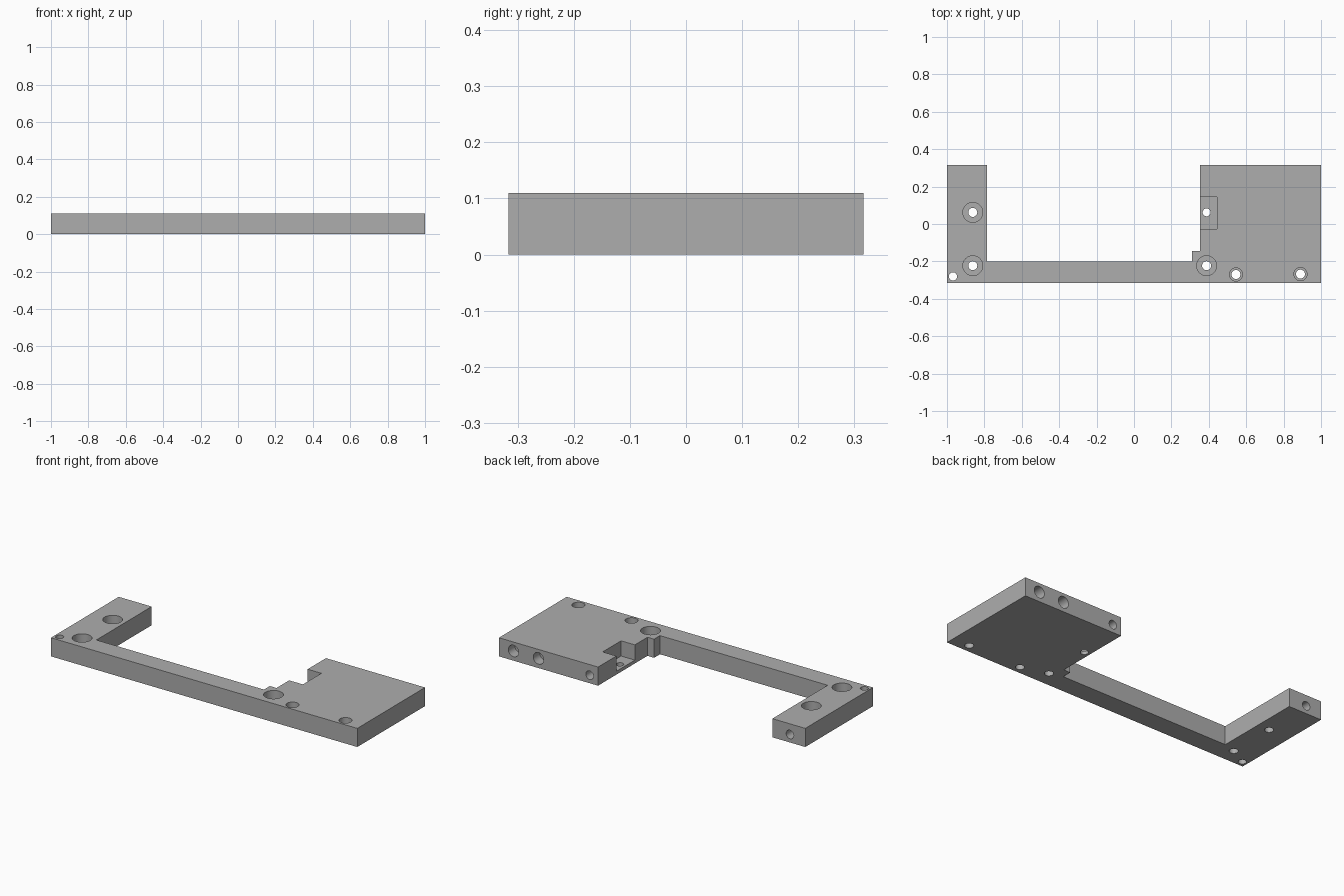
import bpy, bmesh, math
from mathutils import Matrix

if "Cube" in bpy.data.objects:
    bpy.data.objects.remove(bpy.data.objects["Cube"])

H = 0.11    # plate thickness
D = 0.316   # half depth

grey = bpy.data.materials.new("machined grey")
grey.diffuse_color = (0.42, 0.42, 0.42, 1)
grey.use_nodes = True
grey.node_tree.nodes["Principled BSDF"].inputs["Base Color"].default_value = grey.diffuse_color


def make_object(name, bm):
    mesh = bpy.data.meshes.new(name)
    bmesh.ops.recalc_face_normals(bm, faces=bm.faces)
    bm.to_mesh(mesh)
    bm.free()
    mesh.materials.append(grey)
    obj = bpy.data.objects.new(name, mesh)
    bpy.context.collection.objects.link(obj)
    return obj


def cut(target, bm):
    cutter = make_object("cutter", bm)
    cutter.hide_render = True
    mod = target.modifiers.new("cut", 'BOOLEAN')
    mod.operation, mod.solver, mod.object = 'DIFFERENCE', 'EXACT', cutter
    bpy.context.view_layer.objects.active = target
    bpy.ops.object.modifier_apply(modifier=mod.name)
    bpy.data.objects.remove(cutter)


def drill(target, centre, radius, depth, axis='Z'):
    """Round hole whose axis runs through centre with the given length."""
    bm = bmesh.new()
    turn = Matrix.Rotation(math.pi / 2, 4, 'X') if axis == 'Y' else Matrix()
    bmesh.ops.create_cone(bm, cap_ends=True, segments=40, radius1=radius, radius2=radius,
                          depth=depth, matrix=Matrix.Translation(centre) @ turn)
    cut(target, bm)


# Bracket outline: narrow arm, front bar, wide block with a small step
outline = [(-1, -D), (1, -D), (1, D), (0.353, D), (0.353, -0.145), (0.31, -0.145),
           (0.31, -0.2), (-0.785, -0.2), (-0.785, D), (-1, D)]
bm = bmesh.new()
face = bm.faces.new([bm.verts.new((x, y, 0)) for x, y in outline])
solid = bmesh.ops.extrude_face_region(bm, geom=[face])
bmesh.ops.translate(bm, vec=(0, 0, H),
                    verts=[v for v in solid["geom"] if isinstance(v, bmesh.types.BMVert)])
bracket = make_object("mounting_bracket", bm)

# Rectangular pocket in the inner edge of the block
floor = 0.02
bm = bmesh.new()
bmesh.ops.create_cube(bm, size=1, matrix=Matrix.Translation((0.373, 0.059, floor + 0.1))
                      @ Matrix.Diagonal((0.14, 0.172, 0.2, 1)))
cut(bracket, bm)

# Vertical screw holes: x, y, hole radius, counterbore radius, counterbore depth
for x, y, r, bore, depth in [
        (-0.862, 0.062, 0.024, 0.053, 0.07), (-0.862, -0.223, 0.024, 0.053, 0.07),
        (0.388, -0.223, 0.024, 0.053, 0.07), (0.545, -0.27, 0.024, 0.035, 0.07),
        (0.89, -0.268, 0.024, 0.035, 0.07), (0.388, 0.062, 0.021, 0, 0),
        (-0.968, -0.28, 0.022, 0, 0)]:
    drill(bracket, (x, y, H / 2), r, 0.3)
    if bore:
        drill(bracket, (x, y, H), bore, 2 * depth)

# Blind holes in the back faces: x, z, radius, depth
for x, z, r, depth in [(0.905, 0.057, 0.034, 0.06), (0.742, 0.057, 0.034, 0.06),
                       (0.408, 0.047, 0.025, 0.14), (-0.9, 0.047, 0.025, 0.14)]:
    drill(bracket, (x, D, z), r, 2 * depth, 'Y')

# Smooth bores, sharp edges
bracket.select_set(True)
bpy.context.view_layer.objects.active = bracket
bpy.ops.object.shade_smooth_by_angle(angle=math.radians(30))
